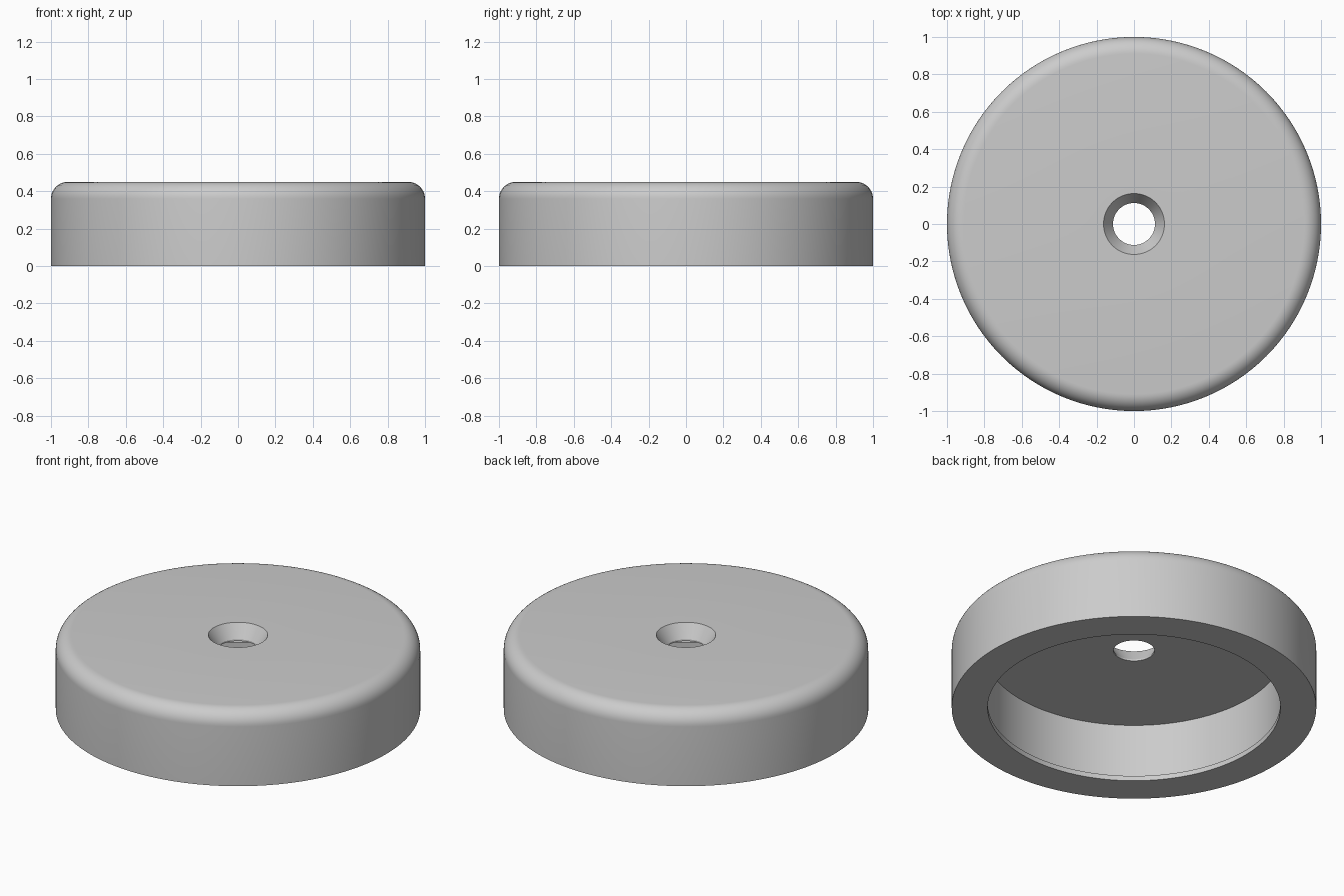
import bpy, bmesh, math

cube = bpy.data.objects.get("Cube")
if cube:
    bpy.data.objects.remove(cube, do_unlink=True)

SEGMENTS = 128
HEIGHT = 0.45
FILLET = 0.09
FILLET_STEPS = 10

grey = bpy.data.materials.new("light grey")
grey.use_nodes = True
colour = (0.6, 0.6, 0.6, 1.0)
grey.diffuse_color = colour
grey.node_tree.nodes["Principled BSDF"].inputs["Base Color"].default_value = colour


def lathe(name, profile, material):
    """Revolve a closed (radius, z) outline around the z axis."""
    bm = bmesh.new()
    rings = []
    for i in range(SEGMENTS):
        a = 2 * math.pi * i / SEGMENTS
        rings.append([bm.verts.new((r * math.cos(a), r * math.sin(a), z)) for r, z in profile])
    count = len(profile)
    for i, ring in enumerate(rings):
        following = rings[(i + 1) % SEGMENTS]
        for j in range(count):
            k = (j + 1) % count
            bm.faces.new((ring[j], following[j], following[k], ring[k]))
    bmesh.ops.recalc_face_normals(bm, faces=bm.faces)
    mesh = bpy.data.meshes.new(name)
    bm.to_mesh(mesh)
    bm.free()
    mesh.materials.append(material)
    obj = bpy.data.objects.new(name, mesh)
    bpy.context.collection.objects.link(obj)
    return obj


# Outer wall and rounded top edge
profile = [(1.0, 0.0)]
for i in range(FILLET_STEPS + 1):
    a = math.pi / 2 * i / FILLET_STEPS
    profile.append((1 - FILLET + FILLET * math.cos(a), HEIGHT - FILLET + FILLET * math.sin(a)))

# Countersunk centre hole
profile += [(0.163, HEIGHT), (0.112, 0.37), (0.112, 0.36)]

# Hollow underside with a small retaining lip
profile += [(0.82, 0.36), (0.82, 0.03), (0.803, 0.03), (0.803, 0.0)]

cap = lathe("round_cap", profile, grey)
bpy.ops.object.select_all(action="DESELECT")
cap.select_set(True)
bpy.context.view_layer.objects.active = cap
bpy.ops.object.shade_smooth_by_angle(angle=math.radians(30))
